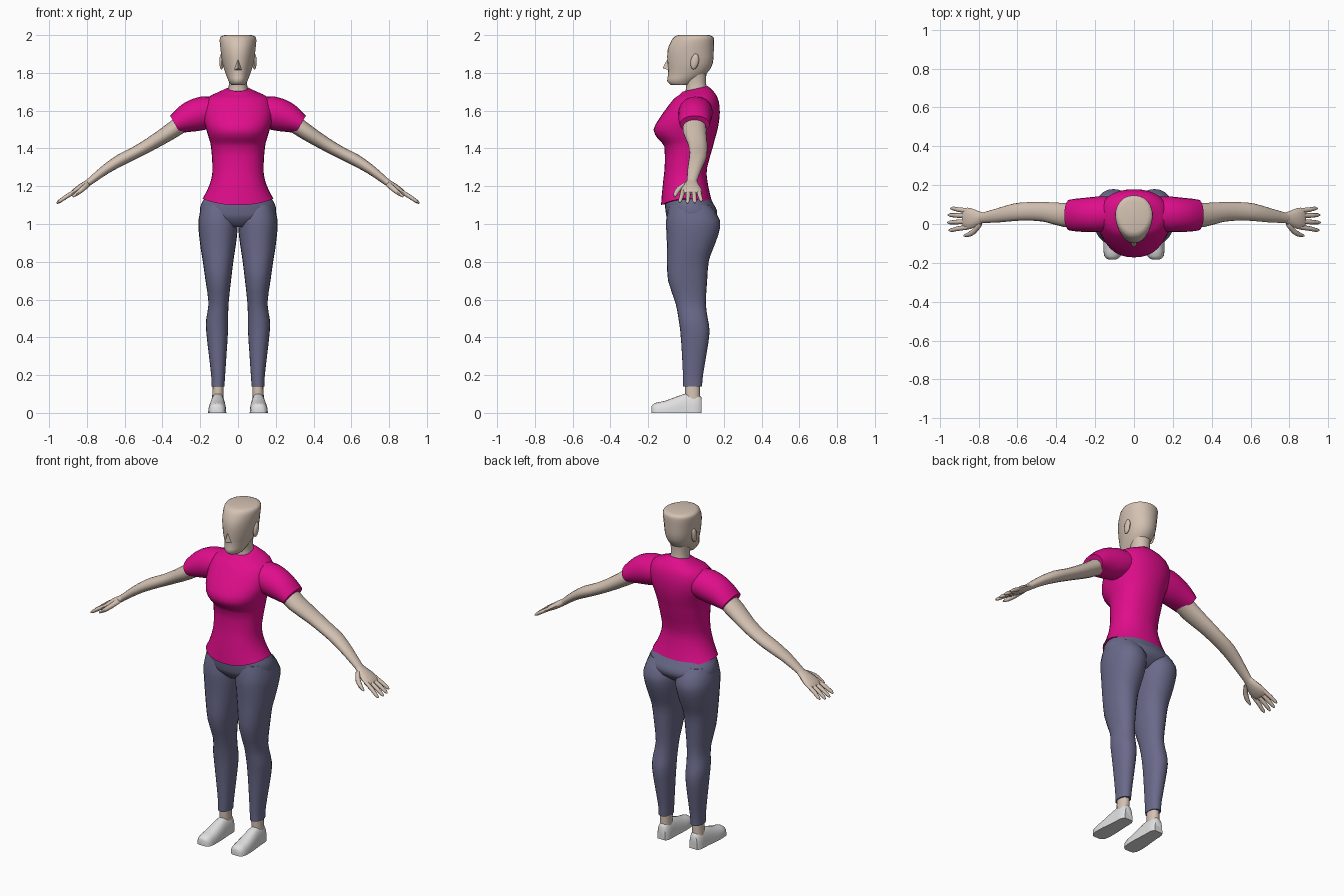
import bpy, bmesh, math
from mathutils import Vector

if "Cube" in bpy.data.objects:
    bpy.data.objects.remove(bpy.data.objects["Cube"])


def material(name, rgb):
    m = bpy.data.materials.new(name)
    m.diffuse_color = (*rgb, 1)
    m.use_nodes = True
    m.node_tree.nodes["Principled BSDF"].inputs["Base Color"].default_value = m.diffuse_color
    return m


SKIN = material("skin", (0.66, 0.54, 0.45))
PINK = material("shirt pink", (0.75, 0.004, 0.26))
BLUE = material("trouser blue", (0.145, 0.145, 0.26))
WHITE = material("shoe white", (0.75, 0.75, 0.75))


def finish(name, bm, mat, mirror=False, angle=50):
    bmesh.ops.recalc_face_normals(bm, faces=bm.faces)
    me = bpy.data.meshes.new(name)
    bm.to_mesh(me)
    bm.free()
    me.materials.append(mat)
    ob = bpy.data.objects.new(name, me)
    bpy.context.collection.objects.link(ob)
    bpy.ops.object.select_all(action='DESELECT')
    ob.select_set(True)
    bpy.context.view_layer.objects.active = ob
    bpy.ops.object.shade_smooth_by_angle(angle=math.radians(angle))
    if mirror:
        mod = ob.modifiers.new("Mirror", 'MIRROR')
        mod.use_mirror_merge = False
    return ob


def refine(rows):
    """Insert a smooth in-between row between each pair of rows."""
    out = []
    for i in range(len(rows) - 1):
        a, b, c = rows[max(i - 1, 0)], rows[i], rows[i + 1]
        d = rows[min(i + 2, len(rows) - 1)]
        out += [b, tuple((9 * (q + r) - p - s) / 16 for p, q, r, s in zip(a, b, c, d))]
    return out + [rows[-1]]


def loft(name, rings, mat, mirror=False):
    bm = bmesh.new()
    vs = [[bm.verts.new(p) for p in ring] for ring in rings]
    n = len(vs[0])
    for a, b in zip(vs, vs[1:]):
        for i in range(n):
            j = (i + 1) % n
            bm.faces.new((a[i], a[j], b[j], b[i]))
    bm.faces.new(vs[0])
    bm.faces.new(vs[-1])
    return finish(name, bm, mat, mirror)


def unit(t, power):
    c, s = math.cos(t), math.sin(t)
    return (math.copysign(abs(c) ** (2 / power), c), math.copysign(abs(s) ** (2 / power), s))


def body(rows, n=24, power=2.2, narrow=0.0):
    """Level rings from rows of z, left x, right x, front y, back y, tilt, dip."""
    rings = []
    for z, x0, x1, y0, y1, tilt, dip in refine(rows):
        ring = []
        for i in range(n):
            c, s = unit(math.tau * i / n, power)
            taper = 1 - narrow * max(-s, 0)
            ring.append(Vector(((x0 + x1) / 2 + (x1 - x0) / 2 * c * taper,
                                (y0 + y1) / 2 + (y1 - y0) / 2 * s,
                                z + tilt * s - dip * s * s)))
        rings.append(ring)
    return rings


def centred(rows):
    return [(z, -w, w, y0, y1, *(rest or (0, 0))) for z, w, y0, y1, *rest in rows]


def limb(rows, n=16, smooth=True):
    """Rings along a path of x, y, z, depth radius, thickness radius."""
    rows = refine(rows) if smooth else rows
    rings = []
    for i, (x, y, z, ry, rn) in enumerate(rows):
        p, q = rows[max(i - 1, 0)], rows[min(i + 1, len(rows) - 1)]
        d = Vector((q[0] - p[0], 0, q[2] - p[2])).normalized()
        up = Vector((-d.z, 0, d.x))
        rings.append([Vector((x, y, z)) + Vector((0, ry * math.cos(t), 0)) + up * rn * math.sin(t)
                      for t in (math.tau * k / n for k in range(n))])
    return rings


# Head and neck
loft("head", body(centred([
    (1.735, .034, -.078, .02), (1.757, .05, -.10, .05), (1.795, .065, -.094, .108),
    (1.85, .082, -.098, .142), (1.92, .092, -.098, .147), (1.97, .097, -.078, .148),
    (1.992, .092, -.06, .143), (2.0, .07, -.04, .12)]), narrow=.15), SKIN)
loft("neck", body(centred([(1.66, .06, -.01, .12), (1.72, .05, 0, .11),
                           (1.76, .049, -.005, .106), (1.82, .055, -.01, .11)])), SKIN)

# Nose wedge
bm = bmesh.new()
top, tip, left, right, back = [bm.verts.new(p) for p in (
    (0, -.092, 1.885), (0, -.124, 1.825), (-.02, -.092, 1.815), (.02, -.092, 1.815), (0, -.07, 1.84))]
for f in ((top, left, tip), (top, tip, right), (left, right, tip),
          (top, back, left), (top, right, back), (left, back, right)):
    bm.faces.new(f)
finish("nose", bm, SKIN, angle=20)

# Ears
bm = bmesh.new()
bmesh.ops.create_uvsphere(bm, u_segments=12, v_segments=8, radius=1)
for v in bm.verts:
    v.co = Vector((.087 + .012 * v.co.x, .046 + .022 * v.co.y + .006 * v.co.z, 1.86 + .042 * v.co.z))
finish("ear", bm, SKIN, True)

# Shirt body with tilted collar and dipping hem
loft("shirt_body", body(centred([
    (1.135, .188, -.132, .142, 0, .035), (1.175, .165, -.128, .128, 0, .02),
    (1.235, .142, -.12, .112, 0, 0), (1.30, .135, -.113, .112, 0, 0),
    (1.41, .143, -.115, .143, 0, 0), (1.45, .153, -.148, .153, 0, 0),
    (1.50, .168, -.172, .167, 0, 0), (1.56, .185, -.14, .177, 0, 0),
    (1.62, .185, -.098, .178, 0, 0), (1.67, .16, -.062, .165, .005, 0),
    (1.695, .105, -.04, .138, .015, 0), (1.715, .058, -.02, .115, .015, 0)]), n=32), PINK)

# Sleeves
loft("sleeve", limb([(.10, .055, 1.60, .085, .075), (.18, .05, 1.588, .092, .088),
                     (.25, .047, 1.568, .088, .082), (.30, .046, 1.545, .084, .066),
                     (.333, .046, 1.527, .079, .053)], n=20), PINK, True)

# Arms
loft("arm", limb([(.27, .046, 1.55, .06, .048), (.36, .046, 1.488, .062, .043),
                  (.46, .062, 1.425, .051, .036), (.55, .065, 1.375, .047, .032),
                  (.62, .06, 1.34, .045, .032), (.70, .045, 1.29, .037, .026),
                  (.78, .032, 1.228, .027, .019), (.80, .031, 1.213, .028, .018)]), SKIN, True)

# Palms, fingers and thumbs
loft("palm", limb([(.77, .033, 1.235, .024, .016), (.80, .03, 1.213, .036, .019),
                   (.84, .028, 1.187, .054, .019), (.87, .028, 1.168, .055, .014),
                   (.88, .028, 1.161, .05, .009)], n=12), SKIN, True)
for label, y0, y1, length in (("index", -.016, -.032, .93), ("middle", .013, .008, 1.0),
                              ("ring", .042, .046, .97), ("little", .068, .08, .84)):
    ex, ez = .865 + .095 * length, 1.171 - .062 * length
    loft(label + "_finger", limb([
        (.855, y0, 1.177, .013, .011), ((.865 + ex) / 2, (y0 + y1) / 2, (1.176 + ez) / 2, .012, .011),
        (ex - .012, y1, ez + .009, .010, .009), (ex, y1, ez, .004, .004)], 8, False), SKIN, True)
loft("thumb", limb([(.79, .005, 1.215, .018, .014), (.82, -.035, 1.188, .017, .014),
                    (.85, -.053, 1.163, .013, .011), (.876, -.06, 1.145, .005, .005)], 8), SKIN, True)

# Trousers: hips and legs
loft("trouser_hips", body(centred([
    (.985, .09, -.06, .10), (1.03, .19, -.10, .155), (1.07, .202, -.108, .165),
    (1.11, .193, -.112, .143), (1.17, .155, -.105, .115)]), n=32), BLUE)
loft("trouser_leg", body([row + (0, 0) for row in (
    (1.10, .015, .19, -.09, .13), (1.02, .001, .21, -.105, .18), (.94, .005, .206, -.103, .17),
    (.86, .016, .196, -.10, .14), (.80, .025, .186, -.10, .12), (.70, .037, .172, -.095, .112),
    (.58, .05, .156, -.055, .105), (.50, .052, .168, -.04, .115), (.43, .053, .168, -.03, .125),
    (.32, .06, .156, -.022, .11), (.20, .068, .142, -.016, .09), (.14, .072, .14, -.015, .085))]),
    BLUE, True)

# Ankles
loft("ankle", body([(.05, .075, .14, 0, .075, 0, 0), (.10, .076, .136, -.005, .074, 0, 0),
                    (.17, .076, .132, -.005, .074, 0, 0)], n=16), SKIN, True)

# Shoes: arched sections with a flat sole
shoe = []
for y, cx, hw, h in refine([(-.182, .112, .022, .035), (-.165, .111, .042, .052),
                            (-.11, .110, .048, .064), (-.04, .108, .044, .09),
                            (.01, .107, .04, .104), (.06, .106, .038, .1), (.082, .106, .026, .082)]):
    shoe.append([])
    for k in range(13):
        c, s = unit(math.pi * k / 12, 2.5)
        shoe[-1].append(Vector((cx + hw * c, y, max(h * s, 0))))
loft("shoe", shoe, WHITE, True)
